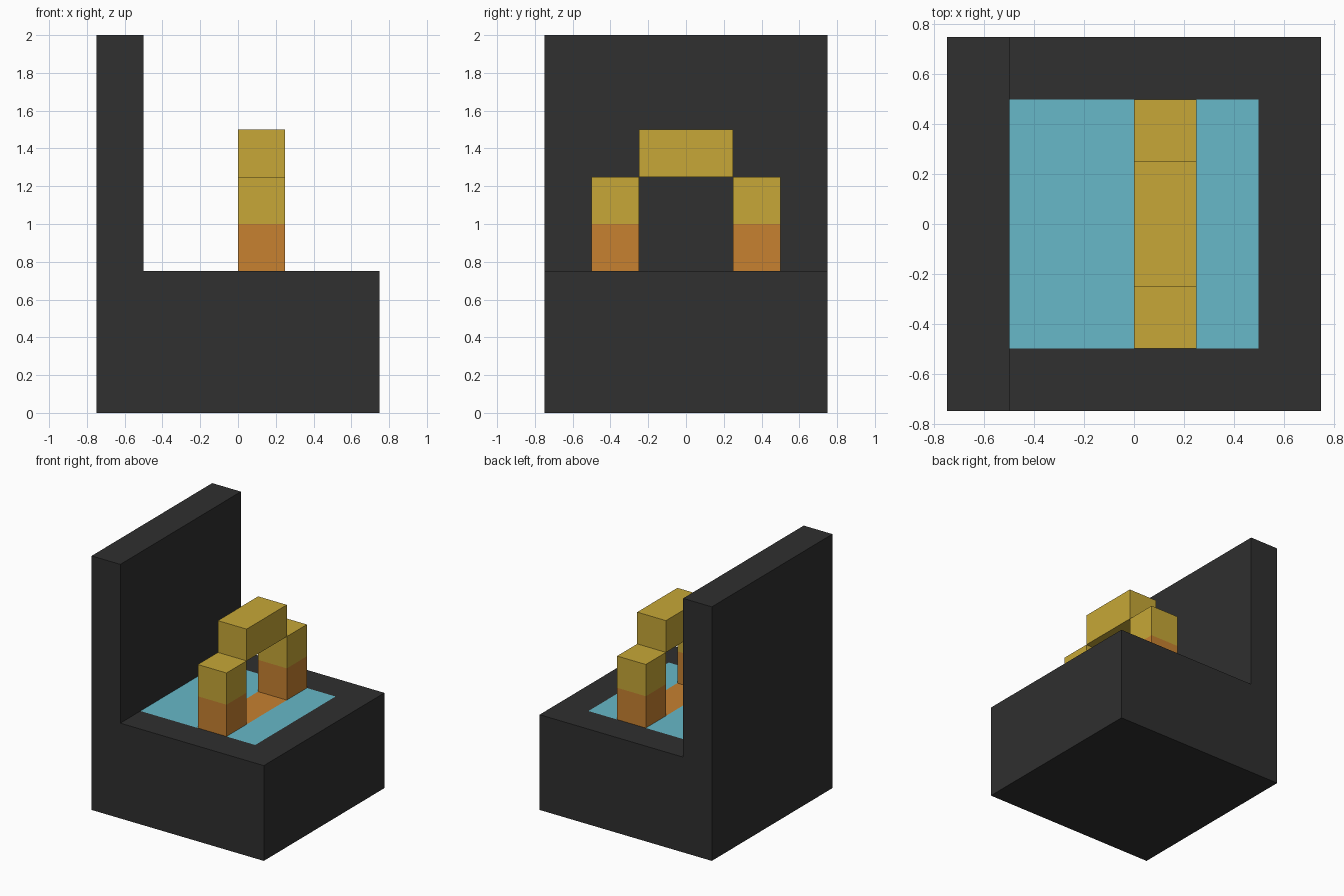
import bpy
import bmesh

cube = bpy.data.objects.get("Cube")
if cube:
    bpy.data.objects.remove(cube, do_unlink=True)


def make_material(name, rgb):
    mat = bpy.data.materials.new(name)
    mat.use_nodes = True
    mat.diffuse_color = (*rgb, 1)
    mat.node_tree.nodes["Principled BSDF"].inputs["Base Color"].default_value = (*rgb, 1)
    return mat


charcoal = make_material("charcoal", (0.029, 0.029, 0.029))
water_blue = make_material("water_blue", (0.135, 0.48, 0.58))
gold = make_material("gold", (0.57, 0.39, 0.038))
orange = make_material("orange", (0.57, 0.22, 0.03))


def finish(bm, name, materials, rule):
    """Colour each face by a rule on its centre and normal, then link the object."""
    bmesh.ops.recalc_face_normals(bm, faces=bm.faces)
    for face in bm.faces:
        face.material_index = rule(face.calc_center_median(), face.normal)
    mesh = bpy.data.meshes.new(name)
    bm.to_mesh(mesh)
    bm.free()
    for mat in materials:
        mesh.materials.append(mat)
    obj = bpy.data.objects.new(name, mesh)
    bpy.context.collection.objects.link(obj)
    return obj


def cut(bm, axis, value, faces=None):
    """Split faces along an axis-aligned plane."""
    faces = list(faces or bm.faces)
    edges = {e for f in faces for e in f.edges}
    verts = {v for f in faces for v in f.verts}
    co, no = [0, 0, 0], [0, 0, 0]
    co[axis], no[axis] = value, 1
    bmesh.ops.bisect_plane(bm, geom=faces + list(edges) + list(verts),
                           plane_co=co, plane_no=no)


def box(low, high):
    bm = bmesh.new()
    bmesh.ops.create_cube(bm, size=1)
    for v in bm.verts:
        v.co = [lo + (c + 0.5) * (hi - lo) for c, lo, hi in zip(v.co, low, high)]
    return bm


# Base with tall side wall: an L profile extruded front to back
FLOOR = 0.75
profile = [(-0.75, 0), (0.75, 0), (0.75, FLOOR), (-0.5, FLOOR), (-0.5, 2), (-0.75, 2)]
bm = bmesh.new()
face = bm.faces.new([bm.verts.new((x, -0.75, z)) for x, z in profile])
extruded = bmesh.ops.extrude_face_region(bm, geom=[face])["geom"]
for v in extruded:
    if isinstance(v, bmesh.types.BMVert):
        v.co.y = 0.75
bmesh.ops.recalc_face_normals(bm, faces=bm.faces)


# Painted floor panel: blue pool with an orange strip under the arch
def floor_faces():
    return [f for f in bm.faces
            if f.normal.z > 0.9 and abs(f.calc_center_median().z - FLOOR) < 0.01]


for axis, values in ((0, (0, 0.25, 0.5)), (1, (-0.5, -0.25, 0.25, 0.5))):
    for value in values:
        bm.normal_update()
        cut(bm, axis, value, floor_faces())


def floor_rule(c, n):
    on_floor = n.z > 0.9 and abs(c.z - FLOOR) < 0.01
    if not on_floor or c.x > 0.5 or abs(c.y) > 0.5:
        return 0
    return 2 if 0 < c.x < 0.25 else 1


finish(bm, "base_and_wall", [charcoal, water_blue, orange], floor_rule)

# Arch posts: orange below, gold above
for name, y in (("front_post", -0.5), ("back_post", 0.25)):
    bm = box((0, y, FLOOR), (0.25, y + 0.25, 1.25))
    cut(bm, 2, 1.0)
    finish(bm, name, [gold, orange], lambda c, n: int(c.z < 0.999))

# Arch lintel
finish(box((0, -0.25, 1.25), (0.25, 0.25, 1.5)), "lintel", [gold], lambda c, n: 0)
